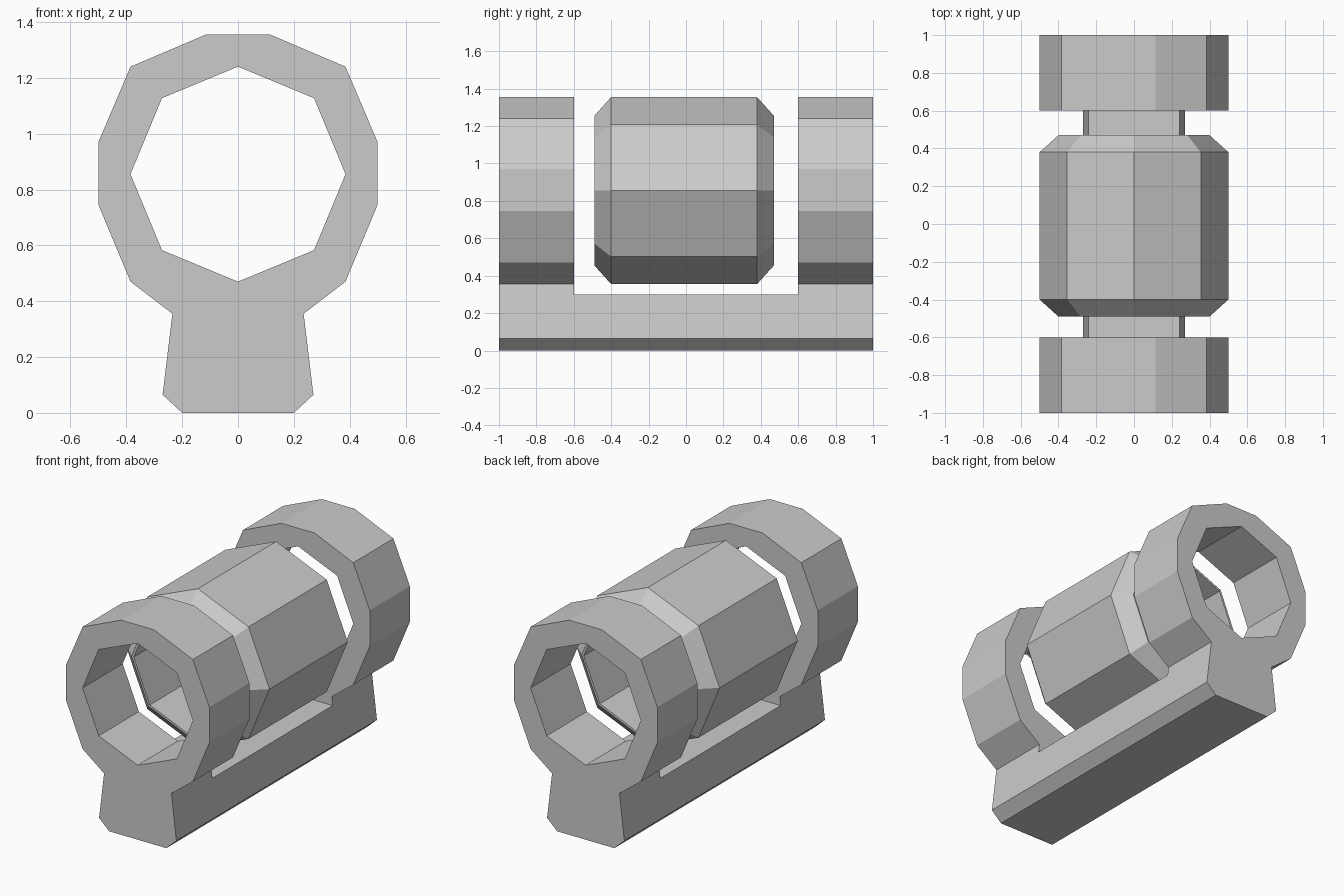
import bpy, bmesh
from math import sin, cos, pi

if "Cube" in bpy.data.objects:
    bpy.data.objects.remove(bpy.data.objects["Cube"])

AXIS_Z = 0.855   # height of the tube axis
SIDES = 8


def finish(name, bm):
    bmesh.ops.recalc_face_normals(bm, faces=bm.faces)
    mesh = bpy.data.meshes.new(name)
    bm.to_mesh(mesh)
    bm.free()
    obj = bpy.data.objects.new(name, mesh)
    bpy.context.collection.objects.link(obj)
    return obj


def prism(name, outline, y0, y1):
    """Extrude an (x, z) outline along y."""
    bm = bmesh.new()
    face = bm.faces.new([bm.verts.new((x, y0, z)) for x, z in outline])
    ext = bmesh.ops.extrude_face_region(bm, geom=[face], use_keep_orig=True)
    verts = [g for g in ext["geom"] if isinstance(g, bmesh.types.BMVert)]
    bmesh.ops.translate(bm, verts=verts, vec=(0, y1 - y0, 0))
    return finish(name, bm)


def octagon(r):
    """Octagon around the tube axis, with a corner at the top."""
    return [(r * sin(2 * pi * i / SIDES), AXIS_Z + r * cos(2 * pi * i / SIDES))
            for i in range(SIDES)]


def cut(target, cutter):
    cutter.hide_render = True
    mod = target.modifiers.new("cut", 'BOOLEAN')
    mod.operation = 'DIFFERENCE'
    mod.solver = 'EXACT'
    mod.object = cutter
    bpy.context.view_layer.objects.active = target
    bpy.ops.object.modifier_apply(modifier=mod.name)
    bpy.data.objects.remove(cutter, do_unlink=True)


# Mount: rail and both rings share one profile
half = [(0.115, 1.355), (0.385, 1.24), (0.5, 0.97), (0.5, 0.745),
        (0.385, 0.47), (0.235, 0.355), (0.27, 0.065), (0.2, 0)]
mount = prism("ring_mount", half + [(-x, z) for x, z in reversed(half)], -1, 1)

# Open the middle above the rail, then bore the rings
cut(mount, prism("gap_cutter", [(-1, 0.3), (1, 0.3), (1, 2), (-1, 2)], -0.6, 0.6))
cut(mount, prism("bore_cutter", octagon(0.385), -1.2, 1.2))

# Hollow barrel with chamfered ends, floating between the rings
section = [(-0.49, 0.4), (-0.4, 0.5), (0.38, 0.5), (0.47, 0.4),
           (0.47, 0.385), (-0.49, 0.385)]
bm = bmesh.new()
loops = [[bm.verts.new((x, y, z)) for x, z in octagon(r)] for y, r in section]
for a, b in zip(loops, loops[1:] + loops[:1]):
    for i in range(SIDES):
        j = (i + 1) % SIDES
        bm.faces.new((a[i], a[j], b[j], b[i]))
finish("barrel", bm)
